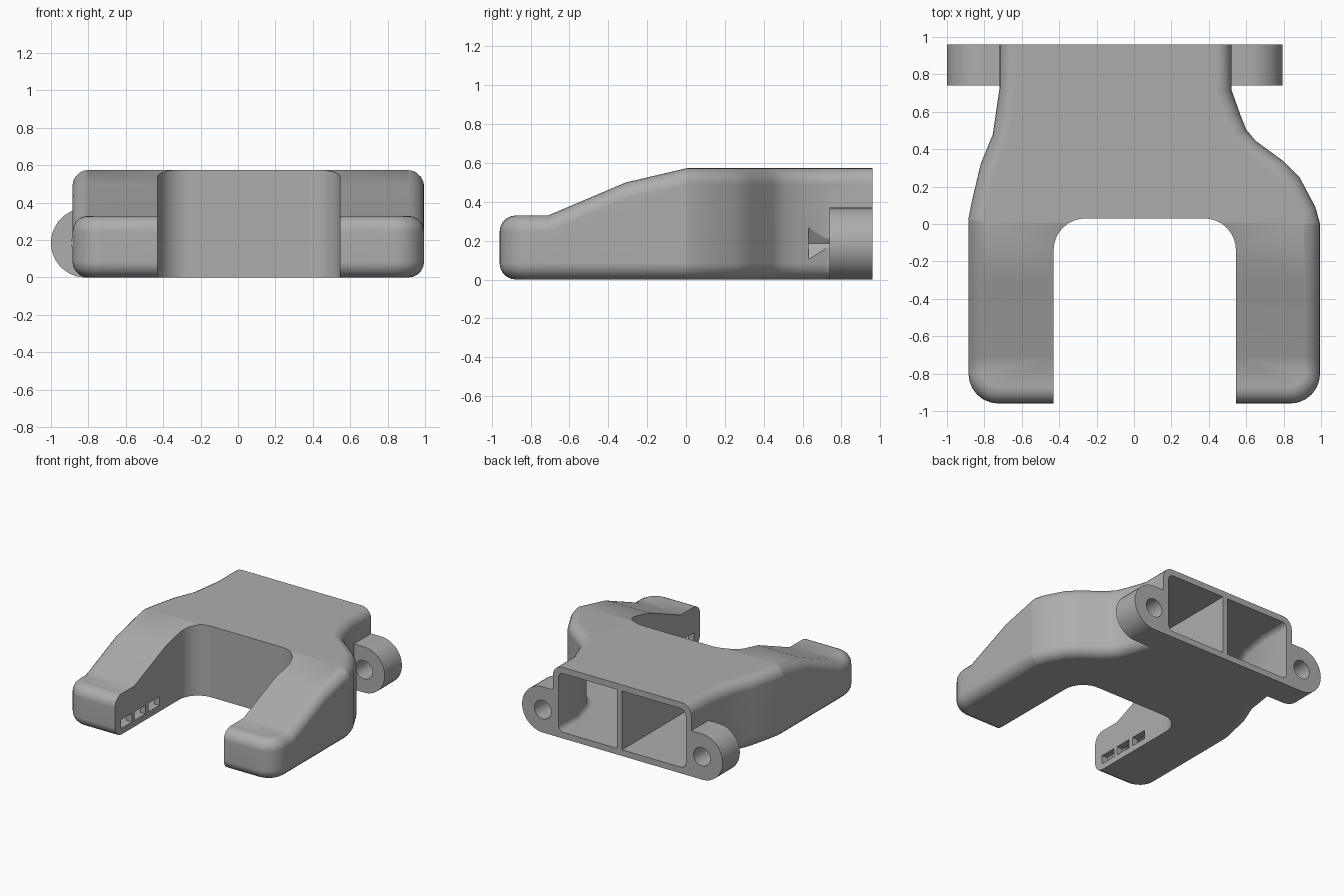
import bpy, bmesh
from math import sin, cos, pi, radians
from mathutils import Vector

if "Cube" in bpy.data.objects:
    bpy.data.objects.remove(bpy.data.objects["Cube"], do_unlink=True)

HEIGHT = 0.575
BACK = 0.96
WALL = 0.05

grey = bpy.data.materials.new("plain_grey")
grey.use_nodes = True
grey.diffuse_color = (0.42, 0.42, 0.42, 1)
grey.node_tree.nodes["Principled BSDF"].inputs["Base Color"].default_value = grey.diffuse_color


def finish(name, bm):
    bmesh.ops.recalc_face_normals(bm, faces=bm.faces[:])
    mesh = bpy.data.meshes.new(name)
    bm.to_mesh(mesh)
    bm.free()
    obj = bpy.data.objects.new(name, mesh)
    mesh.materials.append(grey)
    bpy.context.collection.objects.link(obj)
    return obj


def arc(cx, cy, r, start, end, steps):
    angles = [radians(start + (end - start) * i / steps) for i in range(steps + 1)]
    return [(cx + r * cos(a), cy + r * sin(a)) for a in angles]


def prism(name, points, axis, lo, hi):
    """Extrude a 2D outline along y or z."""
    bm = bmesh.new()
    place = (lambda p, h: (p[0], h, p[1])) if axis == "y" else (lambda p, h: (p[0], p[1], h))
    a = [bm.verts.new(place(p, lo)) for p in points]
    b = [bm.verts.new(place(p, hi)) for p in points]
    bm.faces.new(a)
    bm.faces.new(b[::-1])
    for i in range(len(a)):
        j = (i + 1) % len(a)
        bm.faces.new((a[i], a[j], b[j], b[i]))
    return finish(name, bm)


def box(name, x0, x1, y0, y1, z0, z1):
    return prism(name, [(x0, y0), (x1, y0), (x1, y1), (x0, y1)], "z", z0, z1)


def combine(target, tool, operation):
    mod = target.modifiers.new(operation.lower(), "BOOLEAN")
    mod.operation, mod.object, mod.solver = operation, tool, "EXACT"
    bpy.ops.object.select_all(action="DESELECT")
    bpy.context.view_layer.objects.active = target
    target.select_set(True)
    bpy.ops.object.modifier_apply(modifier=mod.name)
    bpy.data.objects.remove(tool, do_unlink=True)


def inset(points, d):
    """Mitred inward offset of a counter-clockwise outline."""
    out = []
    for i, p in enumerate(points):
        p = Vector(p)
        u = (p - Vector(points[i - 1])).normalized()
        v = (Vector(points[(i + 1) % len(points)]) - p).normalized()
        n1, n2 = Vector((-u.y, u.x)), Vector((-v.y, v.x))
        out.append(p + (n1 + n2) * d / (1 + n1.dot(n2)))
    return out


def top_height(y):
    profile = [(-0.71, 0.33), (-0.31, 0.5), (0.01, HEIGHT)]
    if y <= profile[0][0]:
        return profile[0][1]
    for (y0, z0), (y1, z1) in zip(profile, profile[1:]):
        if y <= y1:
            return z0 + (z1 - z0) * (y - y0) / (y1 - y0)
    return HEIGHT


# Plan outline, counter-clockwise, running past the back so it can be trimmed
plan = [(-0.72, 1.3), (-0.72, 0.72), (-0.755, 0.48), (-0.82, 0.32), (-0.865, 0.13), (-0.885, 0.03)]
plan += arc(-0.725, -0.8, 0.16, 180, 270, 6) + arc(0.835, -0.8, 0.16, 270, 360, 6)
plan += [(0.995, 0), (0.97, 0.09), (0.885, 0.25), (0.8, 0.335), (0.65, 0.445),
         (0.6, 0.505), (0.57, 0.58), (0.52, 0.72), (0.52, 1.3)]


def shell(name, gap, radius, trim):
    """Rounded solid over the plan, with its top lowered along the arms."""
    bm = bmesh.new()
    steps = 5
    levels = []
    for i in range(steps + 1):
        a = pi / 2 * i / steps
        levels.append((gap + radius * (1 - sin(a)), gap + radius * (1 - cos(a))))
    levels += [(d, HEIGHT - z) for d, z in reversed(levels)]
    rings = [[bm.verts.new((p[0], p[1], z)) for p in inset(plan, d)] for d, z in levels]
    bm.faces.new(rings[0][::-1])
    bm.faces.new(rings[-1])
    for lower, upper in zip(rings, rings[1:]):
        for i in range(len(plan)):
            j = (i + 1) % len(plan)
            bm.faces.new((lower[i], lower[j], upper[j], upper[i]))
    for y in (-0.71, -0.31, 0.01):
        bmesh.ops.bisect_plane(bm, geom=bm.verts[:] + bm.edges[:] + bm.faces[:],
                               plane_co=(0, y, 0), plane_no=(0, 1, 0))
    if trim:
        cut = bmesh.ops.bisect_plane(bm, geom=bm.verts[:] + bm.edges[:] + bm.faces[:],
                                     plane_co=(0, BACK, 0), plane_no=(0, 1, 0), clear_outer=True)
        edges = [e for e in cut["geom_cut"] if isinstance(e, bmesh.types.BMEdge)]
        bmesh.ops.edgeloop_fill(bm, edges=edges)
    for v in bm.verts:
        if v.co.z > HEIGHT / 2:
            v.co.z -= HEIGHT - top_height(v.co.y)
    return finish(name, bm)


def bay(name, grow):
    """U-shaped opening between the arms."""
    r = 0.17
    x0, x1, y1 = -0.43, 0.545, 0.03
    pts = [(x0 - grow, -1.3), (x1 + grow, -1.3)]
    pts += arc(x1 - r, y1 - r, r + grow, 0, 90, 8) + arc(x0 + r, y1 - r, r + grow, 90, 180, 8)
    return prism(name, pts, "z", -0.2, 0.8)


# Outer body
body = shell("duct_body", 0, 0.085, True)
combine(body, bay("bay_cutter", 0), "DIFFERENCE")

# Mounting lugs, with a hexagonal clearance in front of each
LUG = 0.185
for cx, inner, side in ((-0.815, -0.6, -1), (0.61, 0.4, 1)):
    clearance = prism("clearance_cutter", arc(cx, LUG, 0.105, 0, 300, 5), "y", 0.63, 0.76)
    combine(body, clearance, "DIFFERENCE")
    outline = [(cx + side * LUG * cos(a), LUG + LUG * sin(a))
               for a in [pi / 2 - pi * i / 24 for i in range(25)]]
    outline += [(inner, 0), (inner, 2 * LUG)]
    combine(body, prism("lug", outline, "y", 0.74, BACK), "UNION")
    hole = prism("hole_cutter", arc(cx, LUG, 0.075, 0, 345, 23), "y", 0.7, 1.1)
    combine(body, hole, "DIFFERENCE")

# Air channel, split by a central divider
channel = shell("channel_cutter", WALL, 0.045, False)
combine(channel, bay("channel_bay", WALL), "DIFFERENCE")
combine(channel, box("divider_gap", -0.1, -0.055, -0.1, 1.5, -0.1, 0.8), "DIFFERENCE")
combine(body, channel, "DIFFERENCE")

# Outlet slots low on the inner faces of both arms
for x in (-0.43, 0.545):
    for y in (-0.88, -0.71, -0.53):
        combine(body, box("slot_cutter", x - 0.07, x + 0.07, y, y + 0.14, 0.05, 0.12), "DIFFERENCE")

# Smooth rounded surfaces, keep the cut edges crisp
bpy.ops.object.select_all(action="DESELECT")
bpy.context.view_layer.objects.active = body
body.select_set(True)
bpy.ops.object.shade_smooth_by_angle(angle=radians(30))
weighted = body.modifiers.new("even_shading", "WEIGHTED_NORMAL")
weighted.keep_sharp = True
